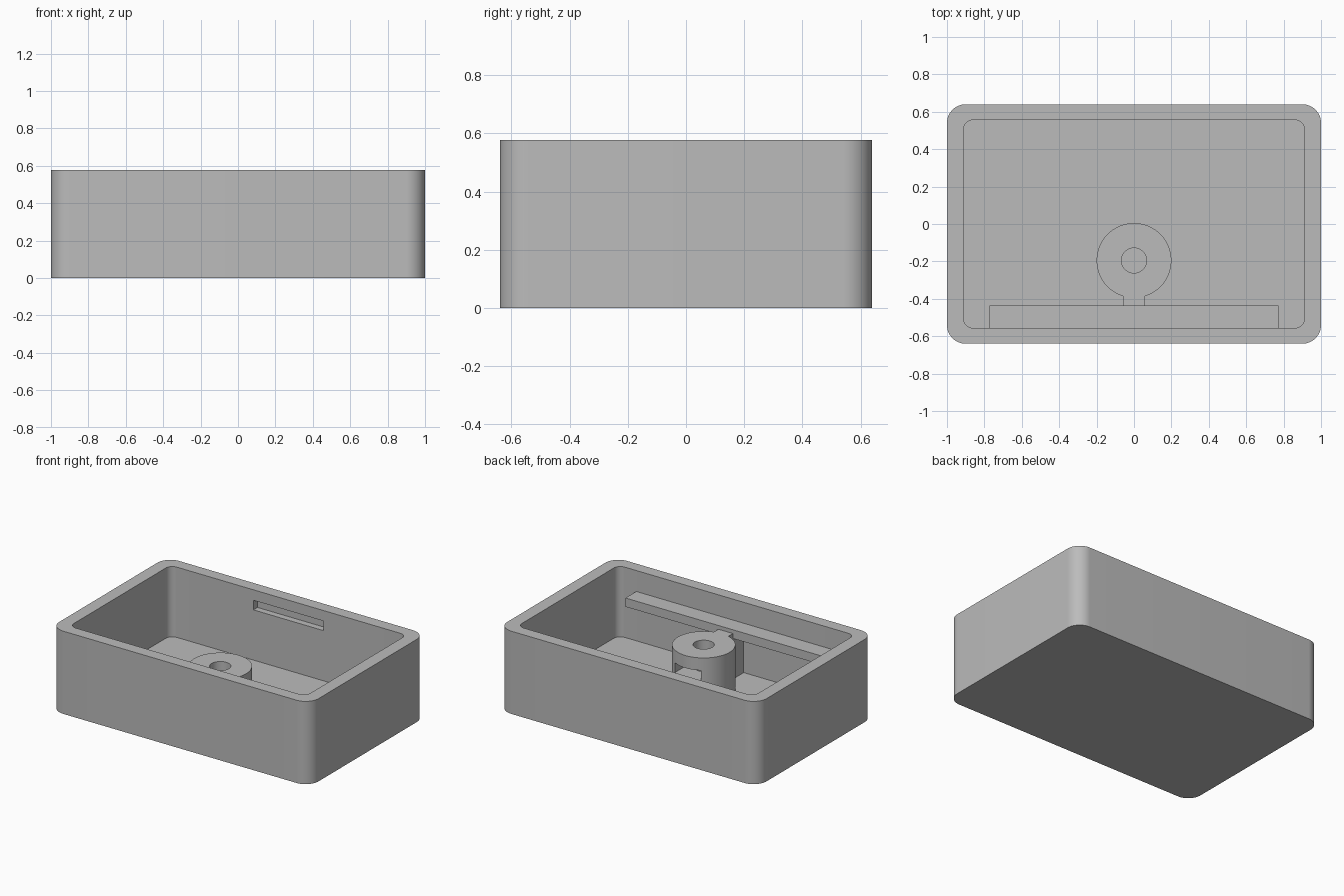
import bpy, bmesh, math
from math import cos, sin, pi

cube = bpy.data.objects.get("Cube")
if cube:
    bpy.data.objects.remove(cube, do_unlink=True)

grey = bpy.data.materials.new("plain_grey")
grey.use_nodes = True
COLOUR = (0.5, 0.5, 0.5, 1)
grey.diffuse_color = COLOUR
grey.node_tree.nodes["Principled BSDF"].inputs["Base Color"].default_value = COLOUR

HEIGHT, FLOOR = 0.577, 0.087
IN_X, IN_Y = 0.911, 0.556
BOSS_Y, BOSS_TOP = -0.195, 0.405


def prism(name, outline, z0, z1):
    """Extrude a flat outline from z0 up to z1."""
    bm = bmesh.new()
    face = bm.faces.new([bm.verts.new((x, y, z0)) for x, y in outline])
    ext = bmesh.ops.extrude_face_region(bm, geom=[face])
    verts = [v for v in ext["geom"] if isinstance(v, bmesh.types.BMVert)]
    bmesh.ops.translate(bm, verts=verts, vec=(0, 0, z1 - z0))
    bmesh.ops.recalc_face_normals(bm, faces=bm.faces)
    mesh = bpy.data.meshes.new(name)
    bm.to_mesh(mesh)
    bm.free()
    mesh.materials.append(grey)
    ob = bpy.data.objects.new(name, mesh)
    bpy.context.collection.objects.link(ob)
    return ob


def rounded_rect(hx, hy, r, n=16):
    pts = []
    for q, (sx, sy) in enumerate([(1, 1), (-1, 1), (-1, -1), (1, -1)]):
        for i in range(n + 1):
            a = (q + i / n) * pi / 2
            pts.append((sx * (hx - r) + r * cos(a), sy * (hy - r) + r * sin(a)))
    return pts


def circle(y, r, n=64):
    return [(r * cos(2 * pi * i / n), y + r * sin(2 * pi * i / n)) for i in range(n)]


def rect(hx, y0, y1):
    return [(-hx, y0), (hx, y0), (hx, y1), (-hx, y1)]


def combine(ob, other, operation):
    """Apply a boolean and discard the helper."""
    mod = ob.modifiers.new("shape", 'BOOLEAN')
    mod.operation, mod.object, mod.solver = operation, other, 'EXACT'
    bpy.context.view_layer.objects.active = ob
    bpy.ops.object.modifier_apply(modifier=mod.name)
    bpy.data.objects.remove(other, do_unlink=True)


def smooth(ob):
    bpy.ops.object.select_all(action='DESELECT')
    ob.select_set(True)
    bpy.context.view_layer.objects.active = ob
    bpy.ops.object.shade_smooth_by_angle(angle=math.radians(30))


# Open box with a blind recess in the back wall
box = prism("open_box", rounded_rect(1, 0.64, 0.1), 0, HEIGHT)
combine(box, prism("cavity", rounded_rect(IN_X, IN_Y, 0.05), FLOOR, HEIGHT + 0.1), 'DIFFERENCE')
combine(box, prism("recess", rect(0.27, IN_Y - 0.05, IN_Y + 0.045), 0.437, 0.504), 'DIFFERENCE')
smooth(box)

# Long rail on the front wall
prism("front_rail", rect(0.773, -IN_Y, -0.437), 0.37, 0.431)

# Screw post with its rib to the front wall
post = prism("screw_post", circle(BOSS_Y, 0.2), FLOOR, BOSS_TOP)
combine(post, prism("rib", rect(0.056, -IN_Y, BOSS_Y), FLOOR, BOSS_TOP), 'UNION')
combine(post, prism("screw_hole", circle(BOSS_Y, 0.067, 48), FLOOR - 0.1, BOSS_TOP + 0.1), 'DIFFERENCE')

# Nut pocket opening towards the back, with a hexagonal end
W = 0.1
R = W / cos(pi / 6)
pocket = [(W, 0.1), (-W, 0.1), (-W, BOSS_Y - R / 2), (0, BOSS_Y - R), (W, BOSS_Y - R / 2)]
combine(post, prism("nut_pocket", pocket, 0.25, 0.318), 'DIFFERENCE')
smooth(post)
